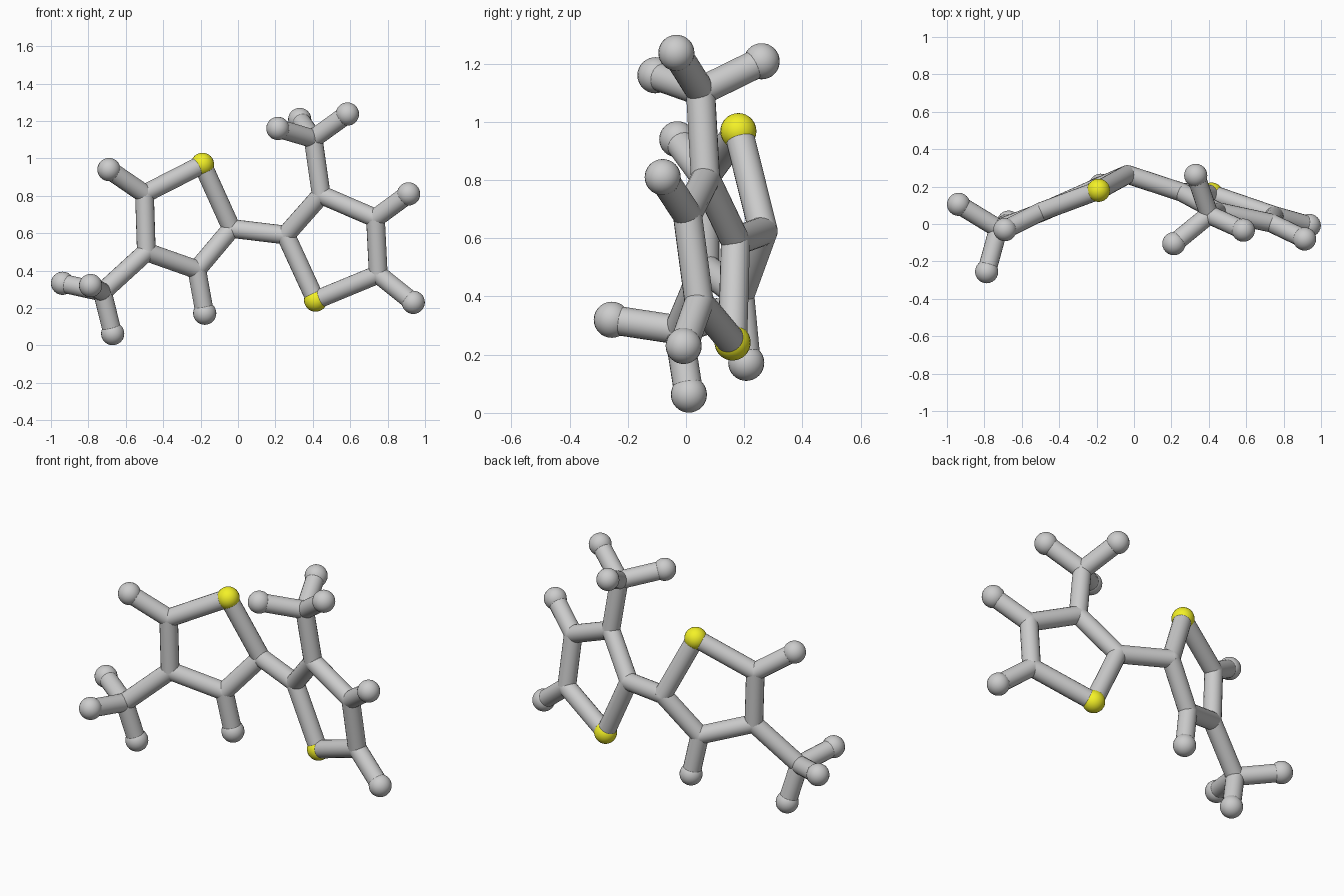
import bpy
from mathutils import Vector

if "Cube" in bpy.data.objects:
    bpy.data.objects.remove(bpy.data.objects["Cube"])

BOND_R, BALL_R = 0.05, 0.062

# Atom positions: c = carbon, s = sulphur, h = hydrogen
atoms = {
    # left ring
    "s_left": (-0.19, 0.18, 0.968),
    "c_left_2": (-0.035, 0.265, 0.625),
    "c_left_3": (-0.22, 0.185, 0.405),
    "c_left_4": (-0.49, 0.065, 0.50),
    "c_left_5": (-0.50, 0.065, 0.81),
    "h_left_3": (-0.178, 0.207, 0.172),
    "h_left_5": (-0.69, -0.03, 0.94),
    "c_left_methyl": (-0.725, -0.025, 0.285),
    "h_left_methyl_a": (-0.938, 0.105, 0.332),
    "h_left_methyl_b": (-0.788, -0.255, 0.32),
    "h_left_methyl_c": (-0.67, 0.01, 0.063),
    # right ring
    "s_right": (0.415, 0.16, 0.242),
    "c_right_2": (0.255, 0.17, 0.59),
    "c_right_3": (0.445, 0.067, 0.805),
    "c_right_4": (0.735, 0.005, 0.68),
    "c_right_5": (0.75, 0.045, 0.38),
    "h_right_4": (0.912, -0.08, 0.81),
    "h_right_5": (0.937, -0.008, 0.23),
    "c_right_methyl": (0.402, 0.05, 1.105),
    "h_right_methyl_a": (0.213, -0.105, 1.16),
    "h_right_methyl_b": (0.33, 0.26, 1.208),
    "h_right_methyl_c": (0.585, -0.033, 1.237),
}

bonds = [("c_left_2", "c_right_2")]
for side in ("left", "right"):
    ring = [f"s_{side}"] + [f"c_{side}_{i}" for i in (2, 3, 4, 5)]
    bonds += list(zip(ring, ring[1:] + ring[:1]))
    bonds += [(f"c_{side}_methyl", f"h_{side}_methyl_{k}") for k in "abc"]
bonds += [("c_left_3", "h_left_3"), ("c_left_5", "h_left_5"),
          ("c_left_4", "c_left_methyl"), ("c_right_3", "c_right_methyl"),
          ("c_right_4", "h_right_4"), ("c_right_5", "h_right_5")]

yellow = bpy.data.materials.new("yellow")
yellow.diffuse_color = (0.9, 0.88, 0.02, 1)
yellow.use_nodes = True
yellow.node_tree.nodes["Principled BSDF"].inputs["Base Color"].default_value = yellow.diffuse_color

KINDS = {"c": ("carbon_joint", BOND_R), "s": ("sulphur_ball", BALL_R),
         "h": ("hydrogen_ball", BALL_R)}


def finish(name):
    ob = bpy.context.object
    ob.name = name
    bpy.ops.object.shade_smooth_by_angle()
    return ob


# Balls at the ends, flush joints at the carbons
for key, pos in atoms.items():
    kind, radius = KINDS[key[0]]
    bpy.ops.mesh.primitive_uv_sphere_add(segments=24, ring_count=16,
                                         radius=radius, location=pos)
    ob = finish(f"{kind}_{key[2:]}")
    if key[0] == "s":
        ob.data.materials.append(yellow)

# Rods between bonded atoms
for a, b in bonds:
    p, q = Vector(atoms[a]), Vector(atoms[b])
    d = q - p
    bpy.ops.mesh.primitive_cylinder_add(
        vertices=20, radius=BOND_R, depth=d.length, location=(p + q) / 2,
        rotation=d.to_track_quat('Z', 'Y').to_euler())
    finish(f"bond_{a}_to_{b}")
